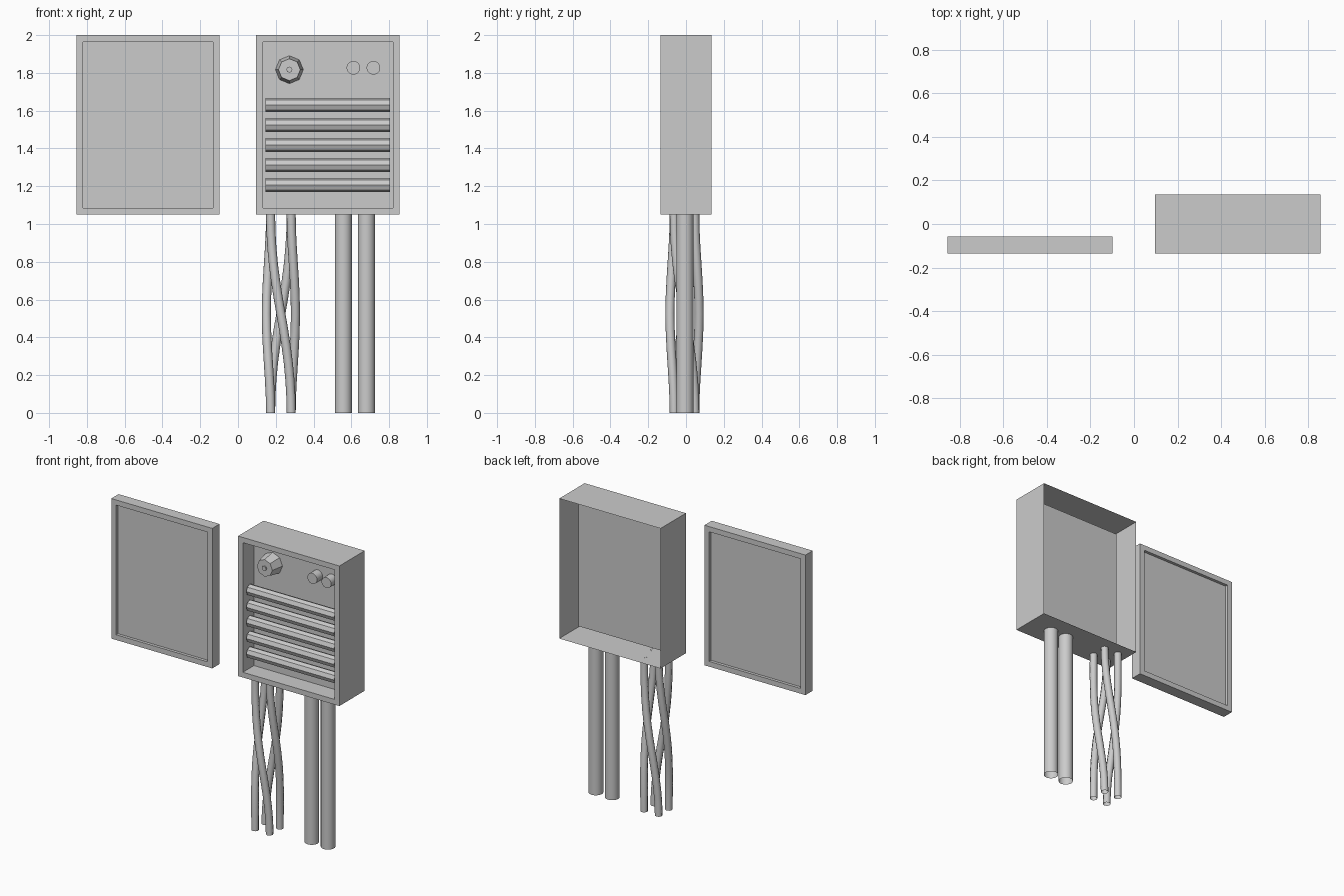
import bpy, bmesh, math
from mathutils import Vector

if "Cube" in bpy.data.objects:
    bpy.data.objects.remove(bpy.data.objects["Cube"])


def framed_box(name, lo, hi, border, depth, open_back):
    """Box whose front (and back, unless open) has an inset, recessed panel."""
    lo, hi = Vector(lo), Vector(hi)
    size, mid = hi - lo, (lo + hi) / 2
    bm = bmesh.new()
    bmesh.ops.create_cube(bm, size=1)
    for v in bm.verts:
        v.co = Vector(a * b for a, b in zip(v.co, size)) + mid
    bm.normal_update()
    front = [f for f in bm.faces if f.normal.y < -0.9]
    back = [f for f in bm.faces if f.normal.y > 0.9]
    if open_back:
        bmesh.ops.delete(bm, geom=back, context='FACES_ONLY')
        back = []
    for faces, step in ((front, depth), (back, -depth)):
        if faces:
            bmesh.ops.inset_individual(bm, faces=faces, thickness=border)
            panel = bmesh.ops.extrude_discrete_faces(bm, faces=faces)['faces']
            bmesh.ops.translate(bm, verts=panel[0].verts[:], vec=(0, step, 0))
    mesh = bpy.data.meshes.new(name)
    bm.to_mesh(mesh)
    bm.free()
    obj = bpy.data.objects.new(name, mesh)
    bpy.context.collection.objects.link(obj)
    return obj


def rod(name, loc, r1, r2, length, rot=(0, 0, 0), sides=32, smooth=True, fill='NGON'):
    bpy.ops.mesh.primitive_cone_add(vertices=sides, radius1=r1, radius2=r2, depth=length,
                                    location=loc, rotation=rot, end_fill_type=fill)
    bpy.context.object.name = name
    if smooth:
        bpy.ops.object.shade_smooth_by_angle(angle=math.radians(40))


FRONT = (math.pi / 2, 0, 0)
FLOOR = -0.017      # recessed panel of the cabinet
BASE = 1.05         # underside of cabinet and door

# Cabinet shell and detached door
framed_box("cabinet", (0.096, -0.136, BASE), (0.856, 0.136, 2), 0.05, 0.119, True)
framed_box("door", (-0.856, -0.136, BASE), (-0.098, -0.058, 2), 0.05, 0.02, False)

# Octagonal horizontal bars
for i in range(5):
    rod(f"bar_{i + 1}", (0.475, -0.083, 1.63 - 0.106 * i), 0.037, 0.037, 0.658,
        (0, math.pi / 2, 0), 8, False)

# Dial with centre pin
rod("dial", (0.272, FLOOR - 0.043, 1.817), 0.074, 0.058, 0.086, FRONT, 8, False)
rod("dial_pin", (0.272, FLOOR - 0.088, 1.817), 0.016, 0.016, 0.012, FRONT, 8, False)

# Two push buttons
for i, x in enumerate((0.611, 0.717)):
    rod(f"button_{i + 1}", (x, FLOOR - 0.03, 1.827), 0.036, 0.036, 0.06, FRONT)

# Open conduit pipes
for i, x in enumerate((0.558, 0.68)):
    rod(f"conduit_{i + 1}", (x, -0.006, BASE / 2), 0.045, 0.045, BASE, fill='NOTHING')

# Four loosely twisted cables, a quarter turn over their height
STEPS = 12
for k in range(4):
    curve = bpy.data.curves.new(f"cable_{k + 1}", 'CURVE')
    curve.dimensions = '3D'
    curve.bevel_depth = 0.024
    curve.bevel_resolution = 2
    spline = curve.splines.new('POLY')
    spline.points.add(STEPS)
    for i, p in enumerate(spline.points):
        t = i / STEPS
        ease = t * t * (3 - 2 * t)
        a = math.pi / 2 * (k - 0.5 - ease) + math.pi / 2
        p.co = (0.227 + 0.077 * math.cos(a), -0.008 + 0.077 * math.sin(a), BASE * t, 1)
    # front cable runs from lower right to upper left
    spline.use_smooth = True
    bpy.context.collection.objects.link(bpy.data.objects.new(curve.name, curve))
